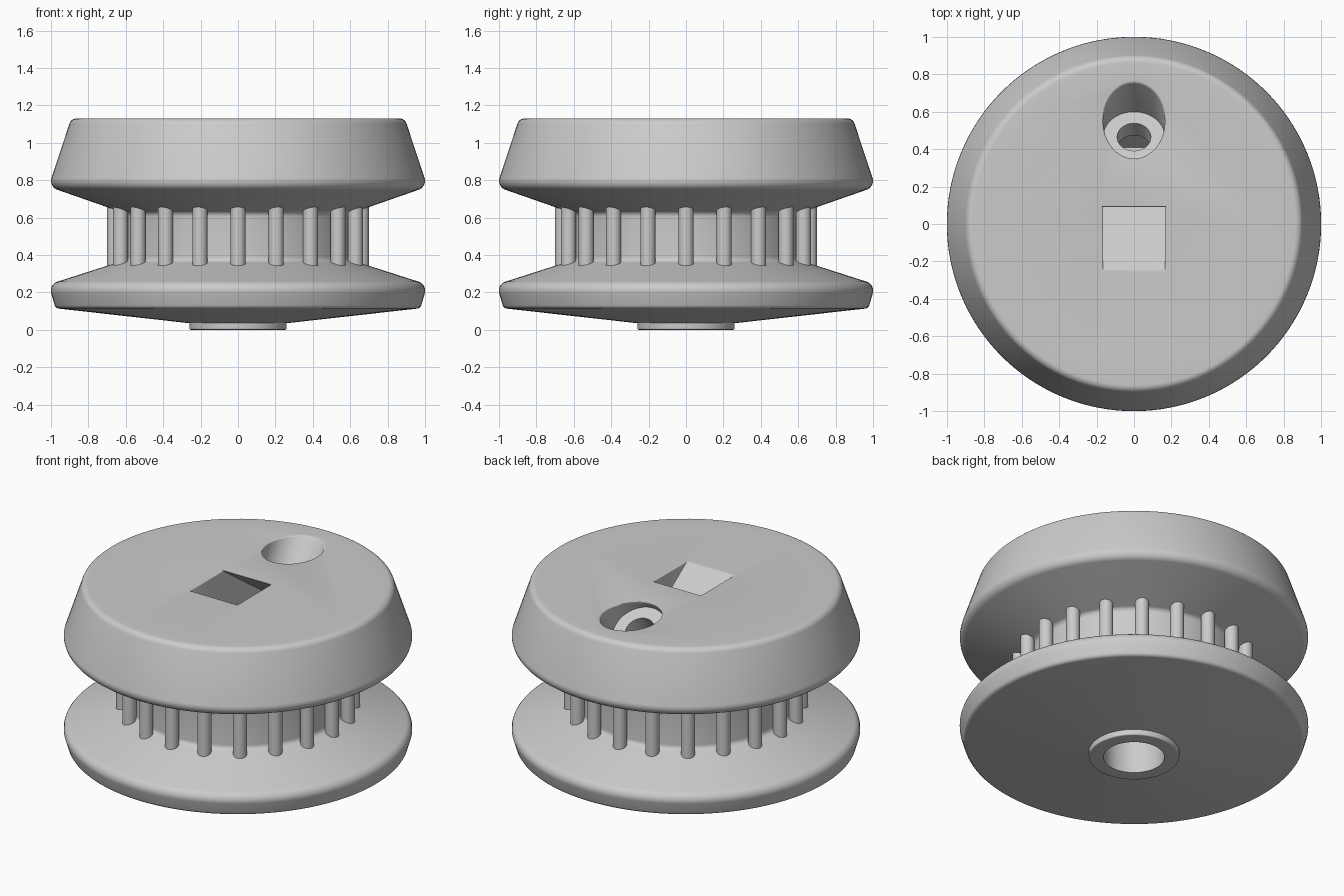
import bpy, bmesh, math
from mathutils import Vector, Matrix

if "Cube" in bpy.data.objects:
    bpy.data.objects.remove(bpy.data.objects["Cube"])

TOP = 1.13
TILT = math.radians(35)

grey = bpy.data.materials.new("plain_grey")
grey.use_nodes = True
grey.diffuse_color = (0.6, 0.6, 0.6, 1)
grey.node_tree.nodes["Principled BSDF"].inputs["Base Color"].default_value = (0.6, 0.6, 0.6, 1)


def make_object(name, bm):
    bmesh.ops.recalc_face_normals(bm, faces=bm.faces)
    mesh = bpy.data.meshes.new(name)
    bm.to_mesh(mesh)
    bm.free()
    mesh.materials.append(grey)
    obj = bpy.data.objects.new(name, mesh)
    bpy.context.collection.objects.link(obj)
    return obj


def rounded(points, steps=6):
    """Round the corners of a profile of (radius, height, fillet) points."""
    out = []
    for i, (r, z, fillet) in enumerate(points):
        corner = Vector((r, z))
        if not fillet:
            out.append(corner)
            continue
        a = (Vector(points[i - 1][:2]) - corner).normalized()
        b = (Vector(points[i + 1][:2]) - corner).normalized()
        half = a.angle(b) / 2
        centre = corner + (a + b).normalized() * fillet / math.sin(half)
        start = corner + a * fillet / math.tan(half) - centre
        end = corner + b * fillet / math.tan(half) - centre
        for k in range(steps + 1):
            out.append(centre + start.lerp(end, k / steps).normalized() * fillet)
    return out


def lathe(name, profile, sides=128):
    bm = bmesh.new()
    rings = []
    for r, z in profile:
        rings.append([bm.verts.new((r * math.cos(t), r * math.sin(t), z))
                      for t in (2 * math.pi * k / sides for k in range(sides))])
    for low, high in zip(rings, rings[1:]):
        for k in range(sides):
            n = (k + 1) % sides
            bm.faces.new((low[k], low[n], high[n], high[k]))
    bm.faces.new(rings[0])
    bm.faces.new(rings[-1])
    return make_object(name, bm)


def cylinder(name, radius, start, end, sides):
    start, end = Vector(start), Vector(end)
    axis = end - start
    bm = bmesh.new()
    bmesh.ops.create_cone(
        bm, cap_ends=True, segments=sides, radius1=radius, radius2=radius, depth=axis.length,
        matrix=Matrix.Translation((start + end) / 2) @ axis.to_track_quat("Z", "Y").to_matrix().to_4x4())
    return make_object(name, bm)


def smooth(obj):
    bpy.ops.object.select_all(action="DESELECT")
    obj.select_set(True)
    bpy.context.view_layer.objects.active = obj
    bpy.ops.object.shade_smooth_by_angle(angle=math.radians(30))


# Grooved wheel with a blind shaft bore underneath
wheel = lathe("wheel_body", rounded([
    (0.175, 0.75, 0), (0.175, 0, 0), (0.26, 0, 0.008), (0.26, 0.035, 0),
    (0.975, 0.115, 0.025), (1.013, 0.242, 0.05), (0.62, 0.368, 0.03),
    (0.62, 0.628, 0.03), (1.013, 0.765, 0.05), (0.892, TOP, 0.04), (0.8, TOP, 0)]))

# Slanted screw recess, screw hole and nut slot
axis = Vector((0, math.sin(TILT), math.cos(TILT)))
slide = Vector((0, math.cos(TILT), -math.sin(TILT)))
mouth = Vector((0, 0.555, TOP))
recess = cylinder("screw_recess_cutter", 0.165, mouth - axis * 0.157, mouth + axis * 0.5, 64)
hole = cylinder("screw_hole_cutter", 0.09, mouth - axis * 0.9, mouth, 48)

bm = bmesh.new()
ramp_start = Vector((0, -0.245, TOP))
slot_corners = []
for along, up in ((-0.4, 0), (0.8, 0), (0.8, 0.19), (-0.4, 0.19)):
    p = ramp_start + slide * along + axis * up
    slot_corners.append(bm.verts.new((-0.165, p.y, p.z)))
side = bm.faces.new(slot_corners)
extruded = bmesh.ops.extrude_face_region(bm, geom=[side])["geom"]
bmesh.ops.translate(bm, vec=(0.33, 0, 0), verts=[g for g in extruded if isinstance(g, bmesh.types.BMVert)])
slot = make_object("nut_slot_cutter", bm)

bpy.context.view_layer.objects.active = wheel
for cutter in (recess, hole, slot):
    mod = wheel.modifiers.new("cut", "BOOLEAN")
    mod.object = cutter
    mod.operation = "DIFFERENCE"
    mod.solver = "EXACT"
    bpy.ops.object.modifier_apply(modifier=mod.name)
for cutter in (recess, hole, slot):
    bpy.data.objects.remove(cutter)

# Soften the mouths of the recess and the slot
bm = bmesh.new()
bm.from_mesh(wheel.data)
rim = [e for e in bm.edges
       if all(abs(v.co.z - TOP) < 1e-4 and v.co.xy.length < 0.79 for v in e.verts)
       and len(e.link_faces) == 2 and e.calc_face_angle() > 0.1]
bmesh.ops.bevel(bm, geom=rim, offset=0.025, segments=4, profile=0.5,
                affect="EDGES", clamp_overlap=True)
bm.to_mesh(wheel.data)
bm.free()
smooth(wheel)

# Grip ribs around the groove
for i in range(20):
    t = 2 * math.pi * i / 20
    x, y = 0.66 * math.cos(t), 0.66 * math.sin(t)
    smooth(cylinder(f"grip_rib_{i + 1}", 0.04, (x, y, 0.335), (x, y, 0.66), 24))
